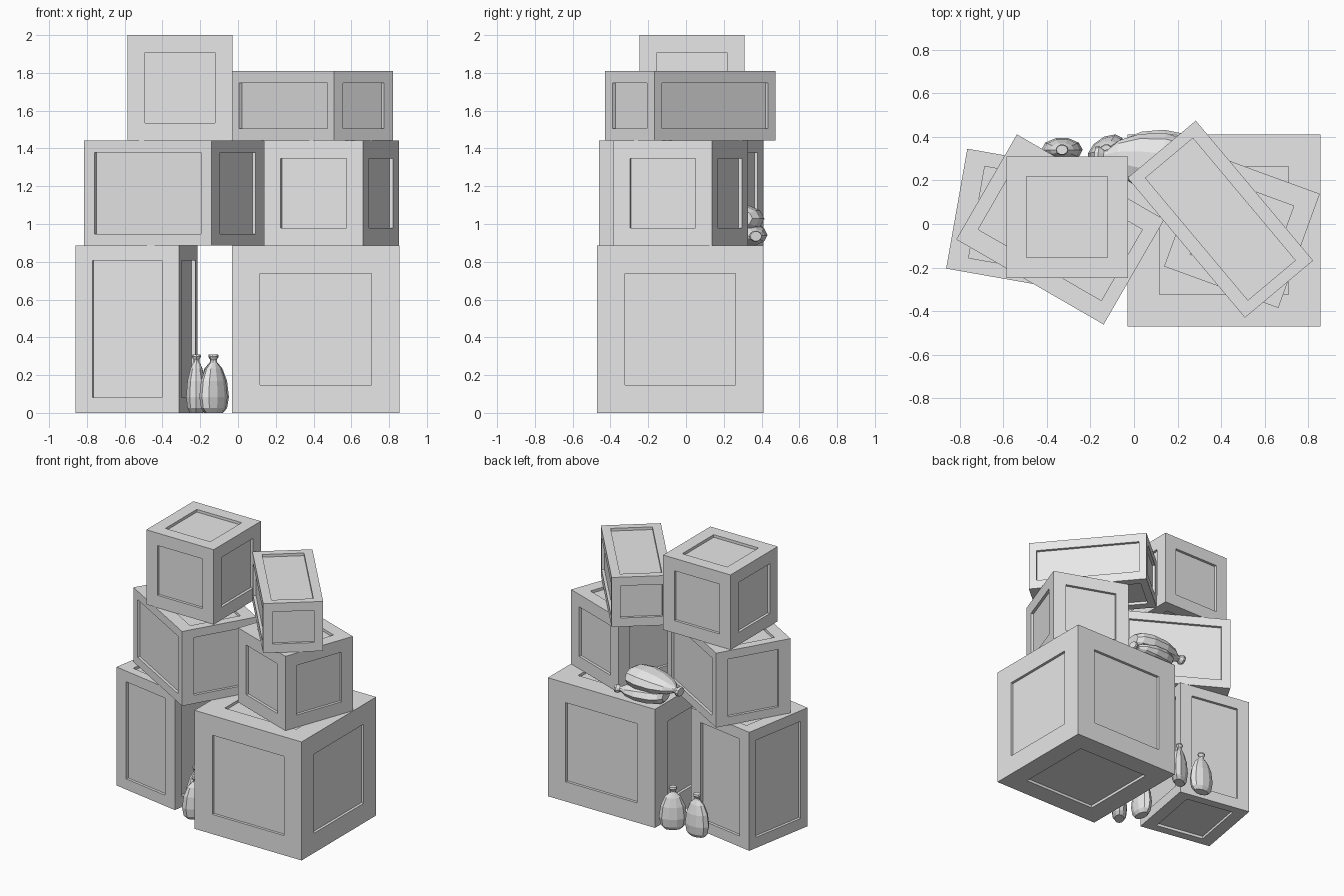
import bpy, bmesh, math
from mathutils import Matrix, Vector

old = bpy.data.objects.get("Cube")
if old:
    bpy.data.objects.remove(old)

grey = bpy.data.materials.new("plain_grey")
grey.use_nodes = True
grey.diffuse_color = (0.8, 0.8, 0.8, 1)
grey.node_tree.nodes["Principled BSDF"].inputs["Base Color"].default_value = (0.8, 0.8, 0.8, 1)


def finish(bm, name, matrix):
    bmesh.ops.recalc_face_normals(bm, faces=bm.faces[:])
    mesh = bpy.data.meshes.new(name)
    bm.to_mesh(mesh)
    bm.free()
    mesh.materials.append(grey)
    obj = bpy.data.objects.new(name, mesh)
    obj.matrix_world = matrix
    bpy.context.collection.objects.link(obj)


def crate(name, center, size, angle, margin, depth=0.02):
    """Box with a recessed panel on every side; margin is the frame width per axis."""
    bm = bmesh.new()
    bmesh.ops.create_cube(bm, size=1)
    bmesh.ops.scale(bm, vec=size, verts=bm.verts[:])
    sides = bm.faces[:]
    bmesh.ops.inset_individual(bm, faces=sides, thickness=0.02)
    for face in sides:
        n = face.normal.copy()
        for v in face.verts:
            for axis in range(3):
                if abs(n[axis]) < 0.5:
                    v.co[axis] = math.copysign(size[axis] / 2 - margin[axis], v.co[axis])
    panels = bmesh.ops.extrude_discrete_faces(bm, faces=sides)["faces"]
    for face in panels:
        face.normal_update()
        bmesh.ops.translate(bm, verts=face.verts[:], vec=-depth * face.normal)
    finish(bm, name, Matrix.Translation(center) @ Matrix.Rotation(math.radians(angle), 4, 'Z'))


# Profile of a tied sack: (radius, height), from the base to the flared mouth
PROFILE = [(0.62, 0), (0.88, 0.025), (1, 0.085), (0.88, 0.17), (0.58, 0.235),
           (0.22, 0.268), (0.19, 0.28), (0.31, 0.298), (0.27, 0.31)]


def sack(name, matrix, wide=0.095, thick=0.056, sides=10):
    bm = bmesh.new()
    rings = []
    for r, z in PROFILE:
        # the tied neck is nearly round, the body is flattened
        t = thick if z < 0.25 else wide * 0.85
        rings.append([bm.verts.new((r * wide * math.cos(a), r * t * math.sin(a), z))
                      for a in (math.tau * i / sides for i in range(sides))])
    for low, high in zip(rings, rings[1:]):
        for i in range(sides):
            j = (i + 1) % sides
            bm.faces.new((low[i], low[j], high[j], high[i]))
    bm.faces.new(rings[0][::-1])
    bm.faces.new(rings[-1])
    finish(bm, name, matrix)


def standing(x, y, angle):
    return Matrix.Translation((x, y, 0)) @ Matrix.Rotation(math.radians(angle), 4, 'Z')


def lying(base, neck, scale):
    """Lay a sack down with its flat side underneath."""
    base, neck = Vector(base), Vector(neck)
    up = (neck - base).normalized()
    side = Vector((0, 0, 1)).cross(up).normalized()
    rot = Matrix((side, up.cross(side), up)).transposed().to_4x4()
    return Matrix.Translation(base) @ rot @ Matrix.Scale(scale, 4)


# Bottom row of crates
crate("large_crate", (0.412, -0.03, 0.443), (0.885, 0.88, 0.885), 0, (0.147,) * 3)
crate("tall_crate", (-0.538, 0.022, 0.443), (0.558, 0.558, 0.885), -10, (0.093, 0.066, 0.08))
# Middle row
crate("wide_crate", (-0.338, -0.025, 1.163), (0.78, 0.556, 0.556), -30, (0.064, 0.09, 0.063))
crate("middle_crate", (0.495, -0.028, 1.163), (0.557, 0.557, 0.556), -20, (0.093,) * 3)
# Top row
crate("top_crate", (-0.307, 0.032, 1.721), (0.557, 0.557, 0.558), 0, (0.093,) * 3)
crate("long_crate", (0.396, 0.022, 1.626), (0.408, 0.837, 0.37), 40, (0.062, 0.053, 0.065))

# Sacks standing on the ground
sack("back_sack_outer", standing(-0.33, 0.34, 0))
sack("back_sack_inner", standing(-0.13, 0.34, 35))
sack("front_sack_inner", standing(-0.22, -0.18, 88))
sack("front_sack_outer", standing(-0.13, -0.315, 50))
# Sacks lying on the large crate
sack("lower_lying_sack", lying((-0.04, 0.29, 0.95), (0.32, 0.37, 0.935), 1.2))
sack("upper_lying_sack", lying((0.25, 0.27, 1.03), (-0.19, 0.32, 1.02), 1.4))
